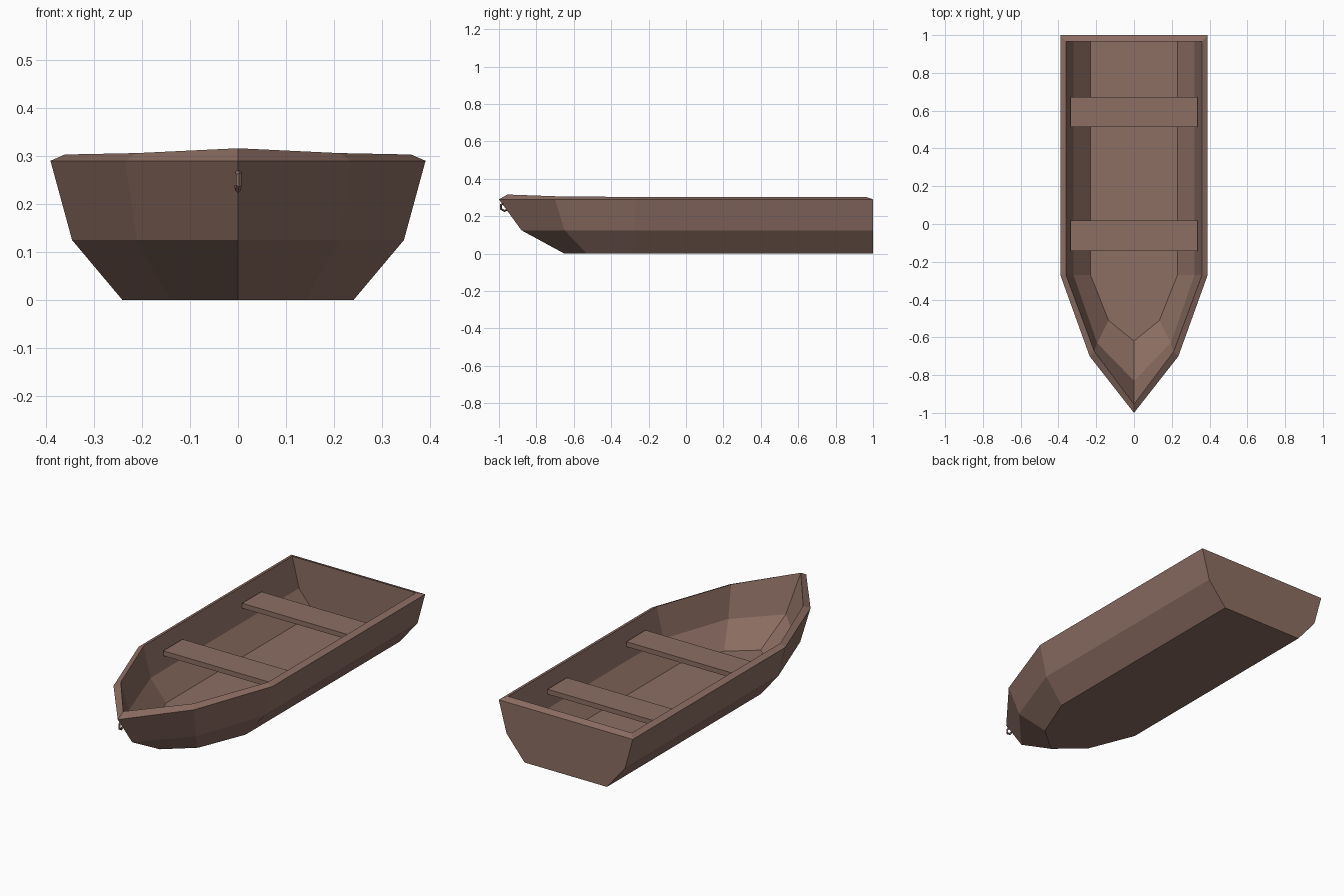
import bpy, bmesh, math
from mathutils import Matrix

if "Cube" in bpy.data.objects:
    bpy.data.objects.remove(bpy.data.objects["Cube"])

wood = bpy.data.materials.new("brown wood")
wood.diffuse_color = (0.266, 0.156, 0.125, 1)
wood.use_nodes = True
wood.node_tree.nodes["Principled BSDF"].inputs["Base Color"].default_value = wood.diffuse_color


def make_object(name, bm):
    bmesh.ops.recalc_face_normals(bm, faces=bm.faces)
    mesh = bpy.data.meshes.new(name)
    bm.to_mesh(mesh)
    bm.free()
    mesh.materials.append(wood)
    obj = bpy.data.objects.new(name, mesh)
    bpy.context.collection.objects.link(obj)
    return obj


# Hull: half outlines (stern, midship, bow quarter, stem), from keel up and back inside
outlines = [
    [(0.24, 1.0, 0), (0.24, -0.28, 0), (0.14, -0.53, 0), (0, -0.65, 0)],
    [(0.345, 1.0, 0.125), (0.345, -0.275, 0.125), (0.21, -0.65, 0.125), (0, -0.88, 0.125)],
    [(0.39, 1.0, 0.29), (0.39, -0.27, 0.29), (0.235, -0.70, 0.29), (0, -1.0, 0.29)],
    [(0.36, 0.965, 0.303), (0.36, -0.27, 0.303), (0.21, -0.675, 0.306), (0, -0.955, 0.316)],
    [(0.32, 0.965, 0.145), (0.32, -0.27, 0.145), (0.195, -0.63, 0.145), (0, -0.83, 0.145)],
    [(0.23, 0.965, 0.037), (0.23, -0.27, 0.037), (0.135, -0.51, 0.037), (0, -0.62, 0.037)],
]
bm = bmesh.new()
rings = []
for half in outlines:
    full = half + [(-x, y, z) for x, y, z in reversed(half[:-1])]
    rings.append([bm.verts.new(p) for p in full])
for a, b in zip(rings, rings[1:]):
    for i in range(len(a)):
        j = (i + 1) % len(a)
        bm.faces.new((a[i], a[j], b[j], b[i]))
bm.faces.new(rings[0])    # bottom
bm.faces.new(rings[-1])   # floor
make_object("hull", bm)

# Bench seats
for name, y in (("front_seat", -0.0625), ("rear_seat", 0.5925)):
    bm = bmesh.new()
    bmesh.ops.create_cube(bm, size=1, matrix=Matrix.Translation((0, y, 0.222))
                          @ Matrix.Diagonal((0.67, 0.16, 0.026, 1)))
    make_object(name, bm)

# Mooring ring standing in the centre plane of the stem
bpy.ops.mesh.primitive_torus_add(major_segments=6, minor_segments=4, major_radius=0.022,
                                 minor_radius=0.006, location=(0, -0.97, 0.25),
                                 rotation=(0, math.radians(90), math.radians(5)))
ring = bpy.context.object
ring.name = "mooring_ring"
ring.data.materials.append(wood)
